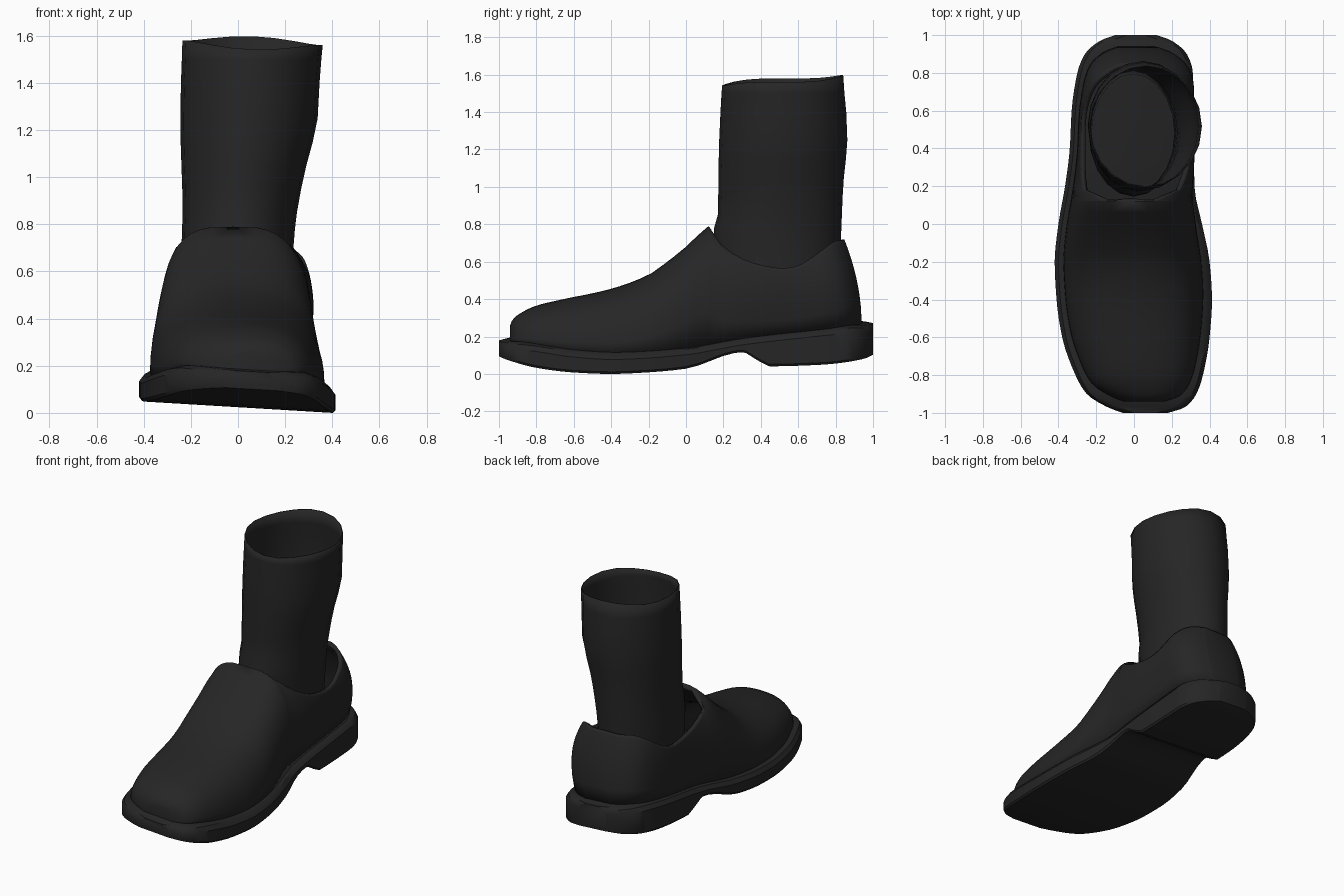
import bpy
import bmesh
from math import sin, cos, asin, pi

default_cube = bpy.data.objects.get("Cube")
if default_cube:
    bpy.data.objects.remove(default_cube, do_unlink=True)

black = bpy.data.materials.new("black_leather")
black.use_nodes = True
black.diffuse_color = (0.019, 0.019, 0.019, 1)
black.node_tree.nodes["Principled BSDF"].inputs["Base Color"].default_value = black.diffuse_color


def curve(*points):
    """Return a smooth function through (position, value) points without overshoot."""
    p = [a for a, _ in points]
    v = [b for _, b in points]
    slope = [(v[i + 1] - v[i]) / (p[i + 1] - p[i]) for i in range(len(p) - 1)]
    tangent = [slope[0]]
    for a, b in zip(slope, slope[1:]):
        tangent.append(2 * a * b / (a + b) if a * b > 0 else 0)
    tangent.append(slope[-1])

    def value(q):
        q = min(max(q, p[0]), p[-1])
        i = max(k for k in range(len(slope)) if p[k] <= q)
        h = p[i + 1] - p[i]
        t = (q - p[i]) / h
        return (v[i] * (1 + 2 * t) * (1 - t) ** 2 + v[i + 1] * t * t * (3 - 2 * t)
                + h * t * (1 - t) * (tangent[i] * (1 - t) - tangent[i + 1] * t))
    return value


def smoothstep(low, high, q):
    t = min(max((q - low) / (high - low), 0), 1)
    return t * t * (3 - 2 * t)


def stations(length, *extra):
    """Positions along the foot, packed closer near toe and heel."""
    return sorted({-length * cos(pi * k / 48) for k in range(49)} | set(extra))


def make_object(name, bm, thickness=0, angle=0.7):
    bmesh.ops.remove_doubles(bm, verts=bm.verts, dist=0.0005)
    bmesh.ops.recalc_face_normals(bm, faces=bm.faces)
    mesh = bpy.data.meshes.new(name)
    bm.to_mesh(mesh)
    bm.free()
    mesh.materials.append(black)
    obj = bpy.data.objects.new(name, mesh)
    bpy.context.collection.objects.link(obj)
    bpy.ops.object.select_all(action='DESELECT')
    obj.select_set(True)
    bpy.context.view_layer.objects.active = obj
    bpy.ops.object.shade_smooth_by_angle(angle=angle)
    if thickness:
        wall = obj.modifiers.new("wall", 'SOLIDIFY')
        wall.thickness = thickness
        wall.offset = -1
    return obj


def loft(bm, sections, closed):
    """Join matching sections with quads; returns the vertex rows."""
    rows = [[bm.verts.new(co) for co in section] for section in sections]
    n = len(rows[0])
    for a, b in zip(rows, rows[1:]):
        for i in range(n if closed else n - 1):
            j = (i + 1) % n
            bm.faces.new((a[i], a[j], b[j], b[i]))
    return rows


# Foot outline and side profiles along y
edge_low = curve((-1, -.06), (-.97, -.14), (-.9, -.25), (-.8, -.31), (-.6, -.38), (-.4, -.41),
                 (-.2, -.42), (0, -.4), (.2, -.365), (.4, -.34), (.6, -.33), (.8, -.3),
                 (.9, -.26), (.97, -.18), (1, -.1))
edge_high = curve((-1, .18), (-.97, .27), (-.9, .33), (-.8, .365), (-.6, .4), (-.4, .413),
                  (-.2, .4), (0, .36), (.2, .32), (.6, .315), (.8, .312), (.9, .28),
                  (.97, .2), (1, .12))
sole_bottom = curve((-1, .08), (-.8, .03), (-.6, .007), (-.4, 0), (-.2, .008), (0, .025),
                    (.3, .11), (.45, .035), (.7, .042), (.95, .07), (1, .085))
sole_top = curve((-1, .155), (-.9, .165), (-.6, .13), (-.4, .118), (0, .14), (.3, .19),
                 (.6, .225), (.9, .25), (1, .245))
ridge = curve((-.94, .26), (-.93, .285), (-.9, .315), (-.8, .365), (-.7, .39), (-.4, .455),
              (-.2, .53), (-.1, .6), (0, .68), (.1, .775), (.12, .79), (.2, .81), (1, .82))
collar = curve((.12, .79), (.14, .755), (.2, .68), (.3, .615), (.4, .58), (.53, .562),
               (.6, .575), (.7, .62), (.8, .67), (.9, .71), (1, .715))


def tilt(x):
    """The foot rolls slightly towards its left side."""
    return 0.06 * (0.4 - x)


# Sole with raised heel block
def sole_section(y):
    low, high = edge_low(y), edge_high(y)
    bottom, top = sole_bottom(y), sole_top(y)
    half = [(.01, bottom), (0, bottom + .012), (0, top - .04), (.02, top - .013), (.06, top)]
    pts = [(low + d, z) for d, z in half] + [(high - d, z) for d, z in reversed(half)]
    return [(x, y, z + tilt(x)) for x, z in pts]


bm = bmesh.new()
rows = loft(bm, [sole_section(y) for y in stations(1, .3, .45)], closed=True)
bm.faces.new(rows[0])
bm.faces.new(rows[-1])
make_object("sole", bm, angle=0.6)

# Leather upper: arched sections that open into a collar behind the instep
STEPS = 12


def upper_section(y):
    low, high = edge_low(y / .94) * .89, edge_high(y / .94) * .89
    mid, half = (low + high) / 2, (high - low) / 2
    base, peak = sole_top(y) - .015, ridge(y)
    power = 2.4 + .9 * smoothstep(-.3, .12, y)
    end = pi / 2
    if y > .12:
        end = asin(min(1, (collar(y) - base) / (peak - base)) ** (power / 2))
    sides = []
    for side in (-1, 1):
        column = []
        for i in range(STEPS + 1):
            t = end * i / STEPS
            rise = sin(t) ** (2 / power)
            x = mid + side * half * max(cos(t), 0) ** (2 / power)
            if side > 0:
                x += .045 * sin(pi * rise) * smoothstep(-.2, .4, y)
            z = base + (peak - base) * rise + tilt(x) * (1 - rise)
            lean = .09 * (max(z - .25, 0) / .46) ** 2 * smoothstep(.5, .93, y)
            column.append((x, y - lean, z))
        sides.append(column)
    return sides


bm = bmesh.new()
sections = [upper_section(y) for y in stations(.94, .12)]
side_rows = [loft(bm, [s[k] for s in sections], closed=False) for k in (0, 1)]
for end in (0, -1):  # toe and heel walls joining both sides
    a, b = side_rows[0][end], side_rows[1][end]
    for i in range(STEPS):
        bm.faces.new((a[i], a[i + 1], b[i + 1], b[i]))
make_object("upper", bm, thickness=.025, angle=0.9)

# Ankle shaft: leaning open tube with an uneven rim
x_low = curve((.3, -.23), (.7, -.24), (.85, -.235), (1.25, -.245), (1.6, -.235))
x_high = curve((.3, .22), (.7, .235), (.85, .25), (1.05, .29), (1.25, .338), (1.4, .346), (1.6, .362))
y_front = curve((.3, .16), (.75, .145), (.85, .17), (1.2, .176), (1.6, .195))
y_back = curve((.3, .8), (.72, .828), (1, .84), (1.27, .863), (1.6, .838))


def shaft_ring(z, rim):
    ring = []
    for k in range(20):
        a = 2 * pi * k / 20
        cx, cy = (x_low(z) + x_high(z)) / 2, (y_front(z) + y_back(z)) / 2
        rx, ry = (x_high(z) - x_low(z)) / 2, (y_back(z) - y_front(z)) / 2
        wave = rim * (.02 * sin(a) - .01 * cos(a) + .008 * sin(3 * a + pi))
        ring.append((cx + rx * cos(a), cy + ry * sin(a), z + wave))
    return ring


bm = bmesh.new()
levels = (.3, .55, .7, .78, .85, .95, 1.05, 1.15, 1.25, 1.4, 1.5, 1.57)
loft(bm, [shaft_ring(z, z == levels[-1]) for z in levels], closed=True)
make_object("ankle_shaft", bm, thickness=.006, angle=0.9)
